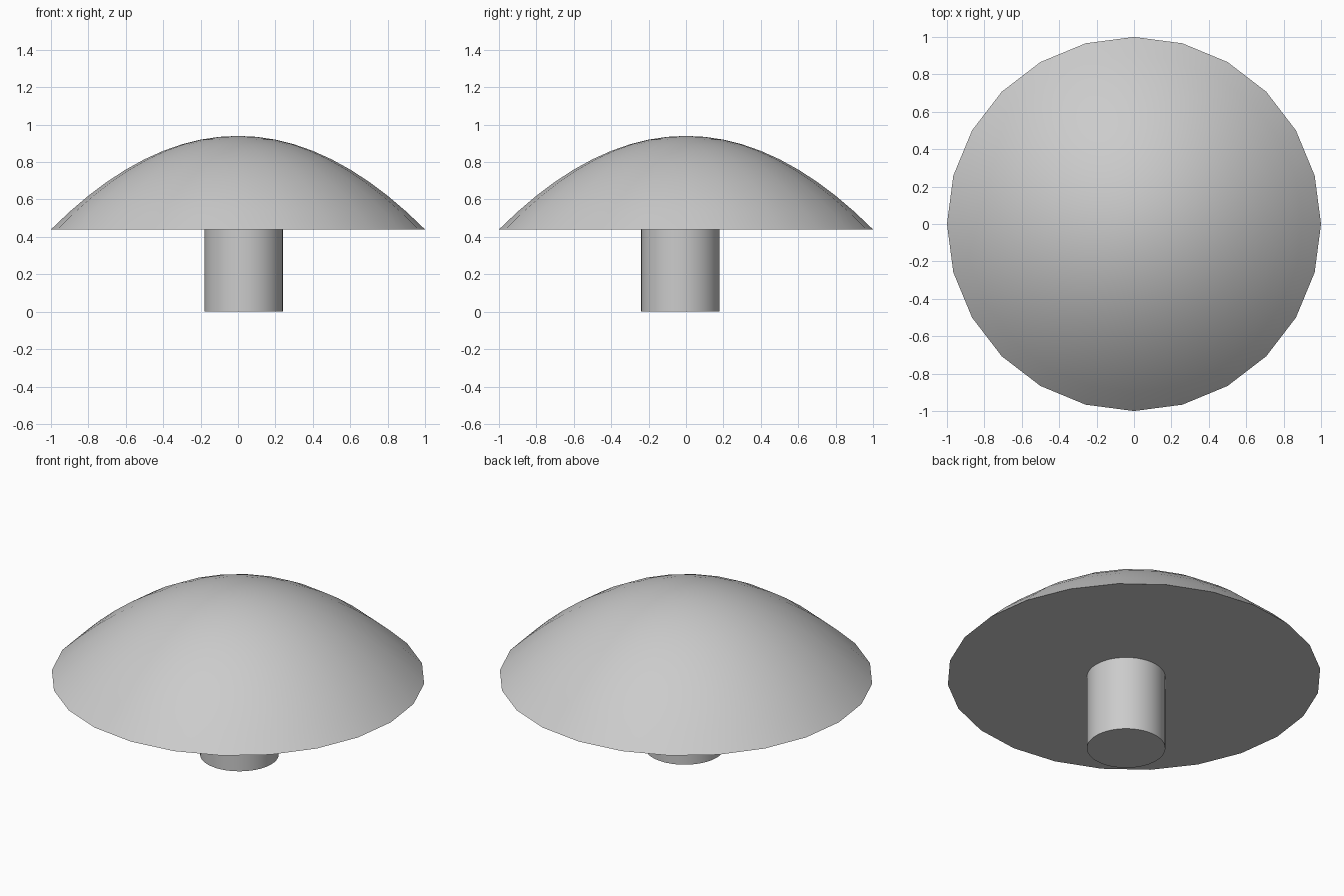
import bpy, bmesh, math

cube = bpy.data.objects.get("Cube")
if cube:
    bpy.data.objects.remove(cube, do_unlink=True)

grey = bpy.data.materials.new("light_grey")
grey.use_nodes = True
grey.diffuse_color = (0.6, 0.6, 0.6, 1)
grey.node_tree.nodes["Principled BSDF"].inputs["Base Color"].default_value = grey.diffuse_color


def lathe(name, profile, sides, centre=(0, 0)):
    """Closed solid turned from (radius, z) points; zero radius becomes a pole."""
    bm = bmesh.new()
    rings = []
    for r, z in profile:
        count = sides if r > 0 else 1
        angles = [math.tau * i / sides for i in range(count)]
        rings.append([bm.verts.new((r * math.cos(a), r * math.sin(a), z)) for a in angles])
    for low, high in zip(rings, rings[1:]):
        for i in range(sides):
            j = (i + 1) % sides
            if len(high) == 1:
                bm.faces.new((low[i], low[j], high[0]))
            else:
                bm.faces.new((low[i], low[j], high[j], high[i]))
    bm.faces.new(list(reversed(rings[0])))
    if len(rings[-1]) > 1:
        bm.faces.new(rings[-1])
    mesh = bpy.data.meshes.new(name)
    bm.to_mesh(mesh)
    bm.free()
    mesh.materials.append(grey)
    obj = bpy.data.objects.new(name, mesh)
    obj.location = (*centre, 0)
    bpy.context.collection.objects.link(obj)
    bpy.ops.object.select_all(action="DESELECT")
    obj.select_set(True)
    bpy.context.view_layer.objects.active = obj
    bpy.ops.object.shade_smooth_by_angle(angle=math.radians(35))
    return obj


# Parabolic cap with a flat underside
RIM_Z, CAP_HEIGHT, STEPS = 0.44, 0.5, 10
radii = [1 - i / STEPS for i in range(STEPS)] + [0]
lathe("cap", [(r, RIM_Z + CAP_HEIGHT * (1 - r * r)) for r in radii], 24)

# Slightly off-centre stem
lathe("stem", [(0.21, 0), (0.21, RIM_Z)], 48, (0.03, -0.03))
